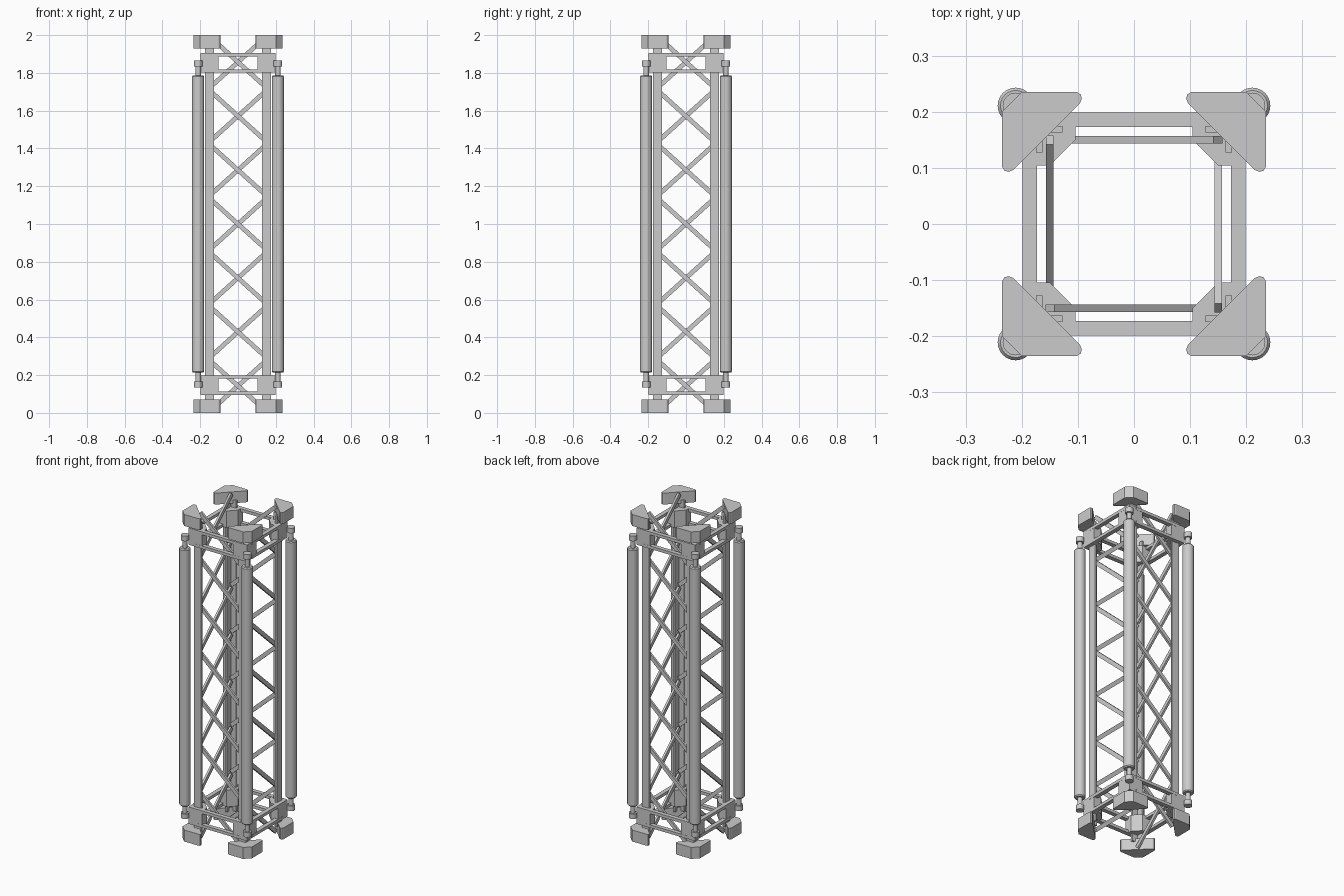
import bpy, bmesh, math
from mathutils import Vector, Matrix

cube = bpy.data.objects.get("Cube")
if cube:
    bpy.data.objects.remove(cube, do_unlink=True)

HEIGHT = 2.0
BAYS = 7

grey = bpy.data.materials.new("light_grey_metal")
grey.use_nodes = True
colour = (0.6, 0.6, 0.6, 1)
grey.diffuse_color = colour
grey.node_tree.nodes["Principled BSDF"].inputs["Base Color"].default_value = colour


def finish(name, bm, smooth=False):
    bmesh.ops.recalc_face_normals(bm, faces=bm.faces)
    mesh = bpy.data.meshes.new(name)
    bm.to_mesh(mesh)
    bm.free()
    mesh.materials.append(grey)
    ob = bpy.data.objects.new(name, mesh)
    bpy.context.collection.objects.link(ob)
    if smooth:
        bpy.ops.object.select_all(action='DESELECT')
        ob.select_set(True)
        bpy.context.view_layer.objects.active = ob
        bpy.ops.object.shade_smooth_by_angle(angle=math.radians(35))
    return ob


def four_times(bm):
    """Repeat the geometry on all four sides of the tower."""
    base = bm.verts[:] + bm.edges[:] + bm.faces[:]
    for i in range(1, 4):
        copy = bmesh.ops.duplicate(bm, geom=base)["geom"]
        verts = [v for v in copy if isinstance(v, bmesh.types.BMVert)]
        bmesh.ops.rotate(bm, verts=verts, cent=(0, 0, 0),
                         matrix=Matrix.Rotation(i * math.pi / 2, 3, 'Z'))


def prism(bm, outline, z0, z1):
    face = bm.faces.new([bm.verts.new((x, y, z0)) for x, y in outline])
    top = bmesh.ops.extrude_face_region(bm, geom=[face])["geom"]
    bmesh.ops.translate(bm, vec=(0, 0, z1 - z0),
                        verts=[v for v in top if isinstance(v, bmesh.types.BMVert)])


def box(bm, centre, size, rot=Matrix()):
    m = Matrix.Translation(centre) @ rot @ Matrix.Diagonal((*size, 1))
    bmesh.ops.create_cube(bm, size=1, matrix=m)


def lathe(bm, x, y, profile, sides=24):
    """Turn a (radius, z) profile into a closed round part."""
    rings = []
    for r, z in profile:
        rings.append([bm.verts.new((x + r * math.cos(a), y + r * math.sin(a), z))
                      for a in (2 * math.pi * i / sides for i in range(sides))])
    for low, high in zip(rings, rings[1:]):
        for i in range(sides):
            j = (i + 1) % sides
            bm.faces.new((low[i], low[j], high[j], high[i]))
    bm.faces.new(rings[0])
    bm.faces.new(rings[-1])


def mirrored(z0, z1):
    return (z0, z1), (HEIGHT - z1, HEIGHT - z0)


# Corner feet, bottom and top: chamfered triangular blocks
half_foot = [(-.2, .235), (-.102, .235), (-.095, .231), (-.093, .223), (-.097, .214)]
foot = half_foot + [(-y, -x) for x, y in reversed(half_foot)]
for name, (z0, z1) in zip(("bottom_feet", "top_feet"), mirrored(0, .07)):
    bm = bmesh.new()
    prism(bm, foot, z0, z1)
    four_times(bm)
    finish(name, bm)

# Corner gusset blocks
gusset = [(-.198, .198), (-.104, .198), (-.104, .15), (-.15, .104), (-.198, .104)]
for name, (z0, z1) in zip(("bottom_gussets", "top_gussets"), mirrored(.095, .198)):
    bm = bmesh.new()
    prism(bm, gusset, z0, z1)
    four_times(bm)
    finish(name, bm)

# Angle-section legs
bm = bmesh.new()
out, tip, t = .175, .127, .012
prism(bm, [(-out, out), (-tip, out), (-tip, out - t), (t - out, out - t),
           (t - out, tip), (-out, tip)], .05, HEIGHT - .05)
four_times(bm)
finish("corner_legs", bm)

# Horizontal ring beams, two at each end
for name, zs in (("bottom_ring_beams", (.104, .19)),
                 ("top_ring_beams", (HEIGHT - .104, HEIGHT - .19))):
    bm = bmesh.new()
    for z in zs:
        box(bm, (0, -.186, z), (.3, .026, .018))
    four_times(bm)
    finish(name, bm)

# Diagonal braces, one per bay on each side
bm = bmesh.new()
bay = HEIGHT / BAYS
run, rise = .31, bay - .006
for i in range(BAYS):
    box(bm, (0, -.15, bay * (i + .5)), (math.hypot(run, rise) - .015, .013, .024),
        Matrix.Rotation(math.atan2(rise, run), 4, 'Y'))
four_times(bm)
finish("diagonal_braces", bm)

# Outer corner tubes with end rods and clamps
bm = bmesh.new()
c = .211
lathe(bm, -c, c, [(.027, .213), (.032, .219), (.032, 1.781), (.027, 1.787)])
four_times(bm)
finish("corner_tubes", bm, True)
bm = bmesh.new()
for z0, z1 in mirrored(.14, .215):
    lathe(bm, -c, c, [(.014, z0), (.014, z1)], 16)
four_times(bm)
finish("tube_end_rods", bm, True)
bm = bmesh.new()
for z0, z1 in mirrored(.135, .166):
    lathe(bm, -c, c, [(.023, z0), (.023, z1)], 16)
four_times(bm)
finish("rod_clamps", bm, True)
